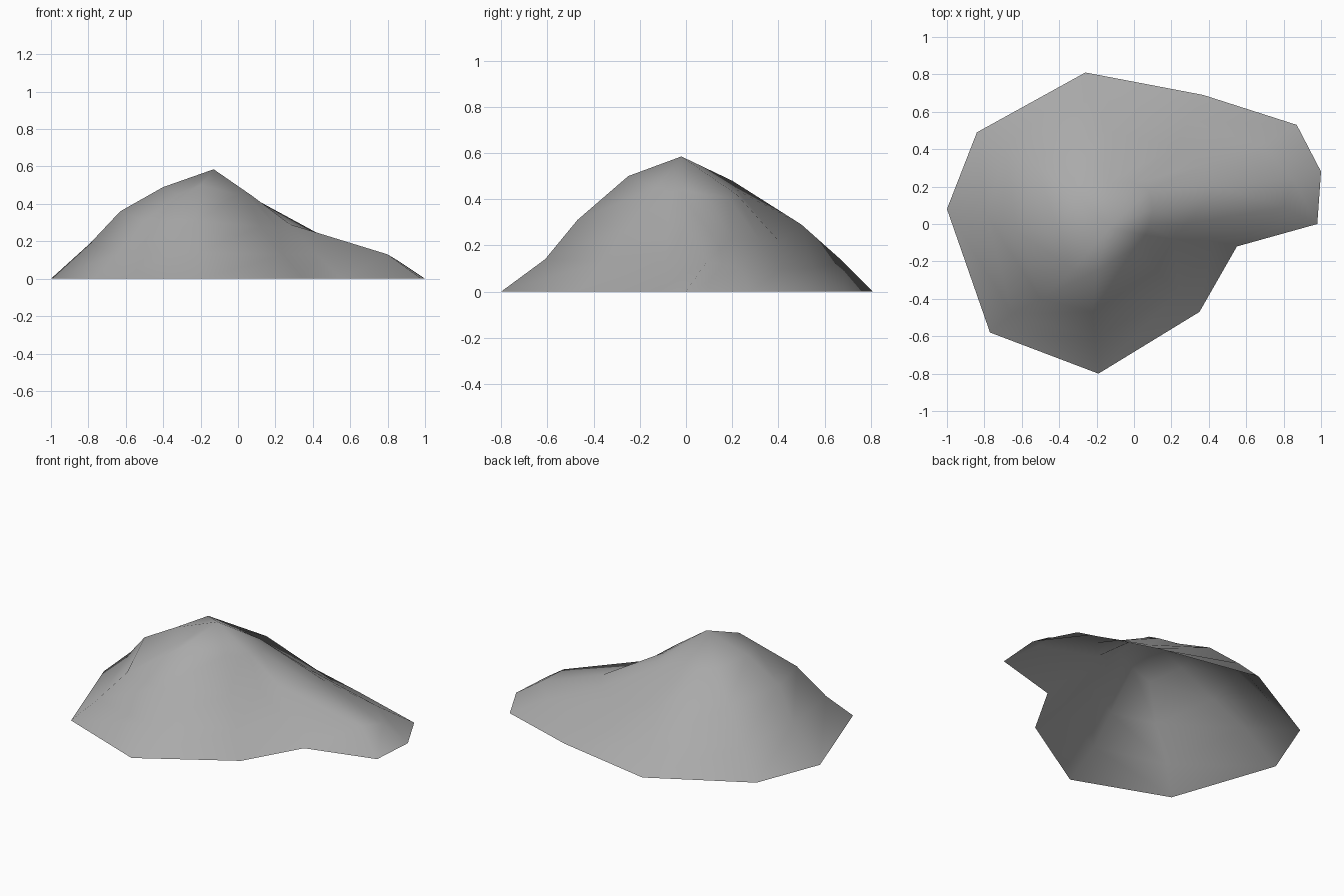
import bpy
import bmesh

cube = bpy.data.objects.get("Cube")
if cube:
    bpy.data.objects.remove(cube, do_unlink=True)


def make_material(name, colour):
    material = bpy.data.materials.new(name)
    material.use_nodes = True
    material.diffuse_color = colour
    shader = material.node_tree.nodes["Principled BSDF"]
    shader.inputs["Base Color"].default_value = colour
    shader.inputs["Roughness"].default_value = 0.8
    return material


# Contour loops of the hill, counter-clockwise from the left end of the ground line
ground_outline = [
    (-1, .08, 0), (-.77, -.58, 0), (-.19, -.8, 0), (.35, -.47, 0),
    (.55, -.12, 0), (.98, 0, 0), (1, .28, 0), (.87, .53, 0),
    (.37, .69, 0), (-.26, .81, 0), (-.84, .49, 0),
]
foot_contour = [
    (-.79, .05, .19), (-.65, -.48, .13), (-.21, -.61, .14), (.24, -.36, .13),
    (.42, -.09, .13), (.8, .09, .13), (.85, .24, .1), (.68, .42, .1),
    (.29, .55, .1), (-.22, .68, .13), (-.68, .41, .16),
]
middle_contour = [
    (-.63, -.04, .36), (-.5, -.4, .31), (-.22, -.47, .31), (.12, -.25, .28),
    (.21, -.08, .27), (.28, 0, .29), (.45, .2, .23), (.38, .32, .22),
    (.22, .41, .21), (-.15, .5, .29), (-.52, .32, .34),
]
shoulder_contour = [
    (-.4, -.05, .49), (-.32, -.24, .45), (-.2, -.25, .5), (0, -.13, .45),
    (.06, -.06, .43), (.08, -.01, .44), (.1, .08, .42), (.08, .18, .41),
    (0, .22, .42), (-.15, .22, .44), (-.35, .2, .48),
]
summit_point = (-.13, -.02, .585)


def build_hill(name, contours, summit, material):
    """Bridge neighbouring contours and close the top with a fan; the base stays open."""
    bm = bmesh.new()
    loops = [[bm.verts.new(point) for point in contour] for contour in contours]
    count = len(loops[0])
    for lower, upper in zip(loops, loops[1:]):
        for i in range(count):
            j = (i + 1) % count
            bm.faces.new((lower[i], lower[j], upper[j], upper[i]))
    # Summit fan
    top = bm.verts.new(summit)
    for i in range(count):
        bm.faces.new((loops[-1][i], loops[-1][(i + 1) % count], top))
    # Soft shading over the whole slope
    for face in bm.faces:
        face.smooth = True
    mesh = bpy.data.meshes.new(name)
    bm.to_mesh(mesh)
    bm.free()
    mesh.materials.append(material)
    hill = bpy.data.objects.new(name, mesh)
    bpy.context.collection.objects.link(hill)
    return hill


stone = make_material("stone grey", (.4, .4, .4, 1))
build_hill("rocky_hill",
           [ground_outline, foot_contour, middle_contour, shoulder_contour],
           summit_point, stone)
